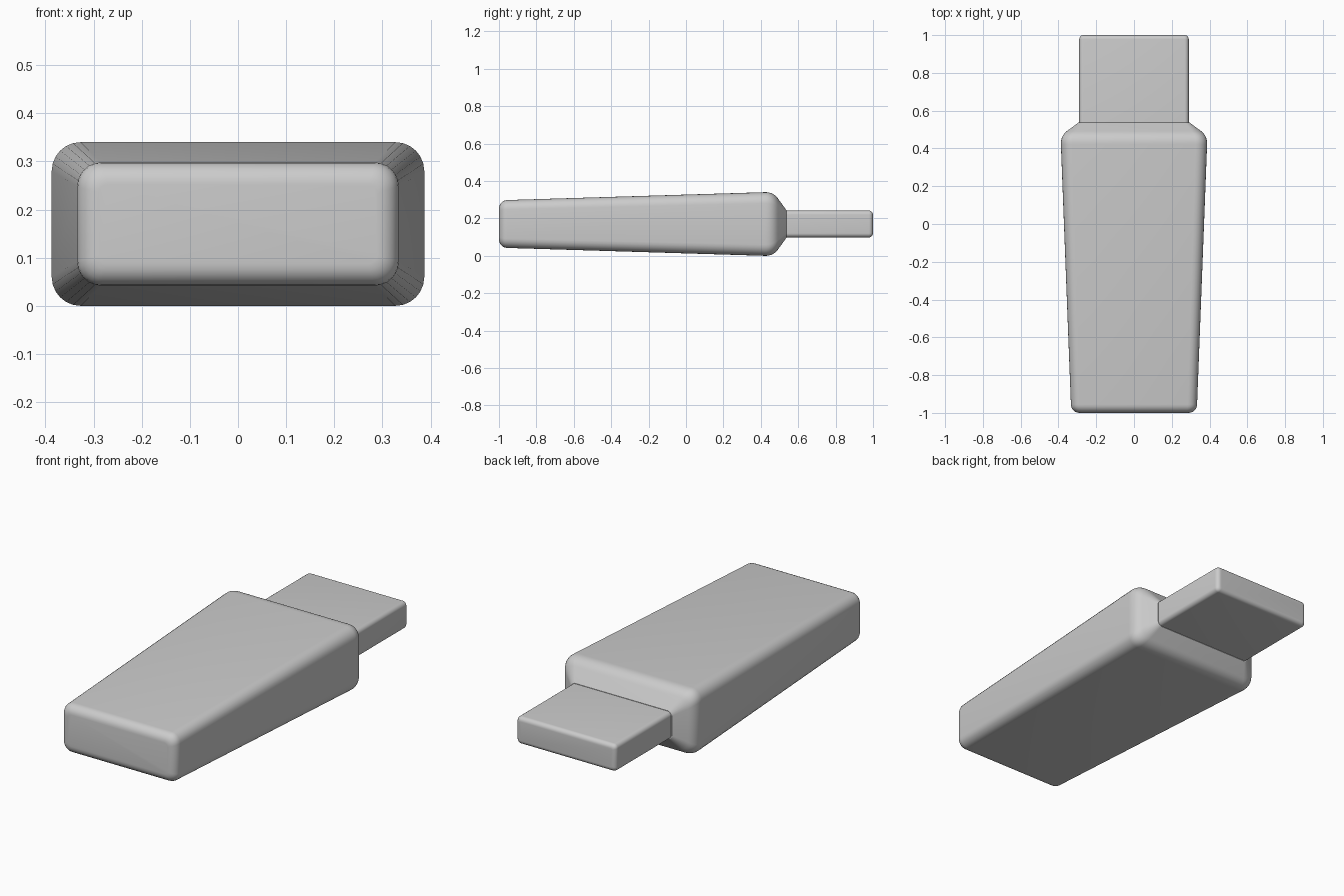
import bpy, bmesh, math

if "Cube" in bpy.data.objects:
    bpy.data.objects.remove(bpy.data.objects["Cube"])

MID = 0.17    # height of the stick's centre line
STEPS = 6     # segments in each rounding


def ring(bm, y, hw, hh, r):
    """Rounded rectangle cross-section at depth y."""
    verts = []
    for q, (sx, sz) in enumerate(((1, 1), (-1, 1), (-1, -1), (1, -1))):
        for i in range(STEPS + 1):
            a = math.pi / 2 * (q + i / STEPS)
            verts.append(bm.verts.new((sx * (hw - r) + r * math.cos(a), y,
                                       MID + sz * (hh - r) + r * math.sin(a))))
    return verts


def loft(name, sections):
    """Skin a list of (y, half width, half height, corner radius)."""
    bm = bmesh.new()
    rings = [ring(bm, *s) for s in sections]
    n = len(rings[0])
    for a, b in zip(rings, rings[1:]):
        for i in range(n):
            j = (i + 1) % n
            bm.faces.new((a[i], a[j], b[j], b[i]))
    bm.faces.new(rings[0])
    bm.faces.new(rings[-1])
    bmesh.ops.recalc_face_normals(bm, faces=bm.faces)
    mesh = bpy.data.meshes.new(name)
    bm.to_mesh(mesh)
    bm.free()
    obj = bpy.data.objects.new(name, mesh)
    bpy.context.collection.objects.link(obj)
    bpy.ops.object.select_all(action='DESELECT')
    obj.select_set(True)
    bpy.context.view_layer.objects.active = obj
    bpy.ops.object.shade_smooth_by_angle(angle=math.radians(30))
    return obj


def rounded_end(y, hw, hh, r, fillet, direction):
    """Sections that round off an end, from the cap outward."""
    out = []
    for i in range(STEPS + 1):
        a = math.pi / 2 * i / STEPS
        inset = fillet * (1 - math.sin(a))
        out.append((y + direction * fillet * (1 - math.cos(a)),
                    hw - inset, hh - inset, max(r - 0.7 * inset, 0.008)))
    return out


def bend(a, b, c):
    """Sections blended through a rounded shoulder."""
    return [tuple((1 - t) ** 2 * p + 2 * t * (1 - t) * q + t * t * s
                  for p, q, s in zip(a, b, c))
            for t in (i / 8 for i in range(9))]


# Tapered body: rounded front end, rounded shoulder, chamfer down to the plug
front = rounded_end(-1, 0.334, 0.128, 0.05, 0.045, 1)
shoulder = bend((0.42, 0.387, 0.170, 0.06), (0.467, 0.389, 0.1715, 0.06),
                (0.492, 0.355, 0.136, 0.05))
loft("body", front + shoulder + [(0.537, 0.294, 0.0735, 0.022)])

# Flat plug with softened edges
plug_end = rounded_end(1, 0.29, 0.0715, 0.022, 0.022, -1)
loft("plug", plug_end + [(0.5, 0.29, 0.0715, 0.022)])
